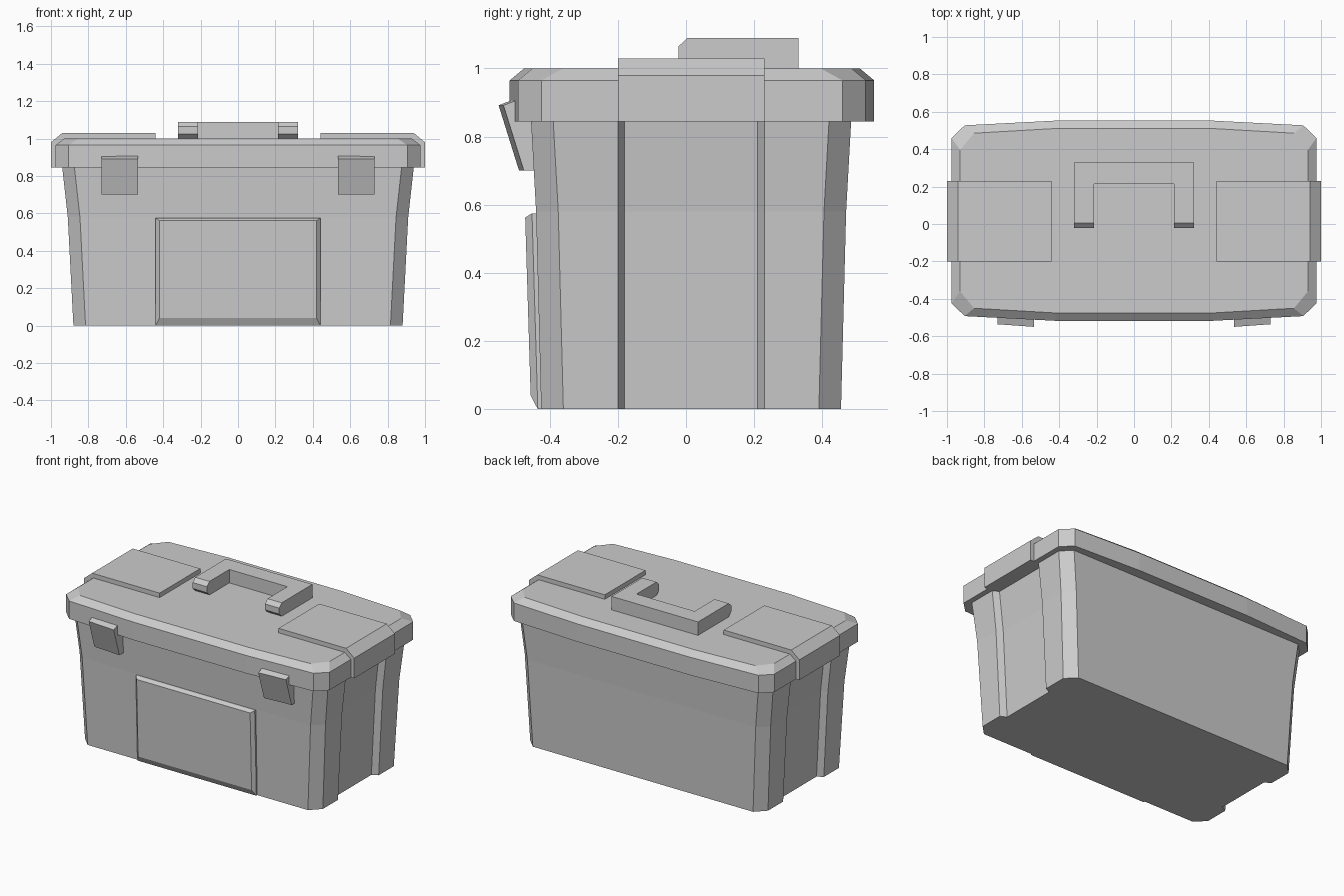
import bpy
import bmesh

cube = bpy.data.objects.get("Cube")
if cube:
    bpy.data.objects.remove(cube, do_unlink=True)

grey = bpy.data.materials.new("plain grey")
grey.use_nodes = True
COLOUR = (0.6, 0.6, 0.6, 1)
grey.diffuse_color = COLOUR
grey.node_tree.nodes["Principled BSDF"].inputs["Base Color"].default_value = COLOUR


def loft(name, rings):
    """Bridge a stack of matching point rings and cap both ends."""
    bm = bmesh.new()
    loops = [[bm.verts.new(p) for p in ring] for ring in rings]
    for low, high in zip(loops, loops[1:]):
        for i in range(len(low)):
            j = (i + 1) % len(low)
            bm.faces.new((low[i], low[j], high[j], high[i]))
    bm.faces.new(loops[0][::-1])
    bm.faces.new(loops[-1])
    bmesh.ops.recalc_face_normals(bm, faces=bm.faces)
    mesh = bpy.data.meshes.new(name)
    bm.to_mesh(mesh)
    bm.free()
    mesh.materials.append(grey)
    obj = bpy.data.objects.new(name, mesh)
    bpy.context.collection.objects.link(obj)
    return obj


def both_sides(half, z):
    """Mirror a right-hand outline (front to back) into a closed ring."""
    return [(x, y, z) for x, y in half] + [(-x, y, z) for x, y in reversed(half)]


# Tapered body with chamfered corners and a recess in each end
MID_Y, CHAMFER, RECESS = 0.015, 0.065, 0.04


def body_ring(hx, hy, z):
    front, back = MID_Y - hy, MID_Y + hy
    inner = hx - RECESS
    half = [(hx - CHAMFER, front), (hx, front + CHAMFER),
            (hx, -0.2), (inner, -0.18), (inner, 0.21), (hx, 0.23),
            (hx, back - CHAMFER), (hx - CHAMFER, back)]
    return both_sides(half, z)


loft("body", [body_ring(0.88, 0.44, 0), body_ring(0.91, 0.455, 0.58),
              body_ring(0.94, 0.47, 0.85)])


# Lid with bowed front and back and a sloped rim
def lid_ring(quarter, z):
    mid = 0.0175
    half = [(x, mid - y) for x, y in quarter]
    half += [(x, mid + y) for x, y in reversed(quarter)]
    return both_sides(half, z)


rim = [(0.42, 0.535), (0.905, 0.51), (0.975, 0.442)]
crown = [(0.42, 0.493), (0.855, 0.468), (0.93, 0.378)]
loft("lid", [lid_ring(rim, 0.845), lid_ring(rim, 0.965), lid_ring(crown, 1.0)])

# Compartment covers wrapping over the ends of the lid
cover = [(0.44, 0.97), (0.44, 1.03), (0.94, 1.03), (1.0, 0.98),
         (1.0, 0.845), (0.9, 0.845), (0.9, 0.97)]
for side, label in ((1, "left"), (-1, "right")):
    loft(label + "_compartment_cover",
         [[(side * x, y, z) for x, z in cover] for y in (-0.2, 0.23)])

# Carrying handle: one U-shaped sweep with bevelled arm ends
def handle_ring(z, tip):
    return both_sides([(0.215, 0.215), (0.215, tip), (0.32, tip), (0.32, 0.33)], z)


loft("handle", [handle_ring(0.998, 0.008), handle_ring(1.025, -0.022),
                handle_ring(1.065, -0.022), handle_ring(1.09, 0.005)])

# Sloping latches, turned slightly to follow the bowed lid
latch = [(-0.55, 0.892), (-0.508, 0.908), (-0.44, 0.908), (-0.44, 0.70), (-0.49, 0.70)]
for side, label in ((1, "left"), (-1, "right")):
    loft(label + "_latch",
         [[(side * x, y + turn, z) for y, z in latch]
          for x, turn in ((0.535, 0), (0.73, 0.014))])

# Raised front panel with bevelled edges
def panel_ring(hx, low, high):
    (y0, z0), (y1, z1) = low, high
    return [(-hx, y0, z0), (hx, y0, z0), (hx, y1, z1), (-hx, y1, z1)]


loft("front_panel", [panel_ring(0.44, (-0.40, 0), (-0.40, 0.575)),
                     panel_ring(0.44, (-0.435, 0), (-0.452, 0.575)),
                     panel_ring(0.42, (-0.456, 0.04), (-0.472, 0.562))])
